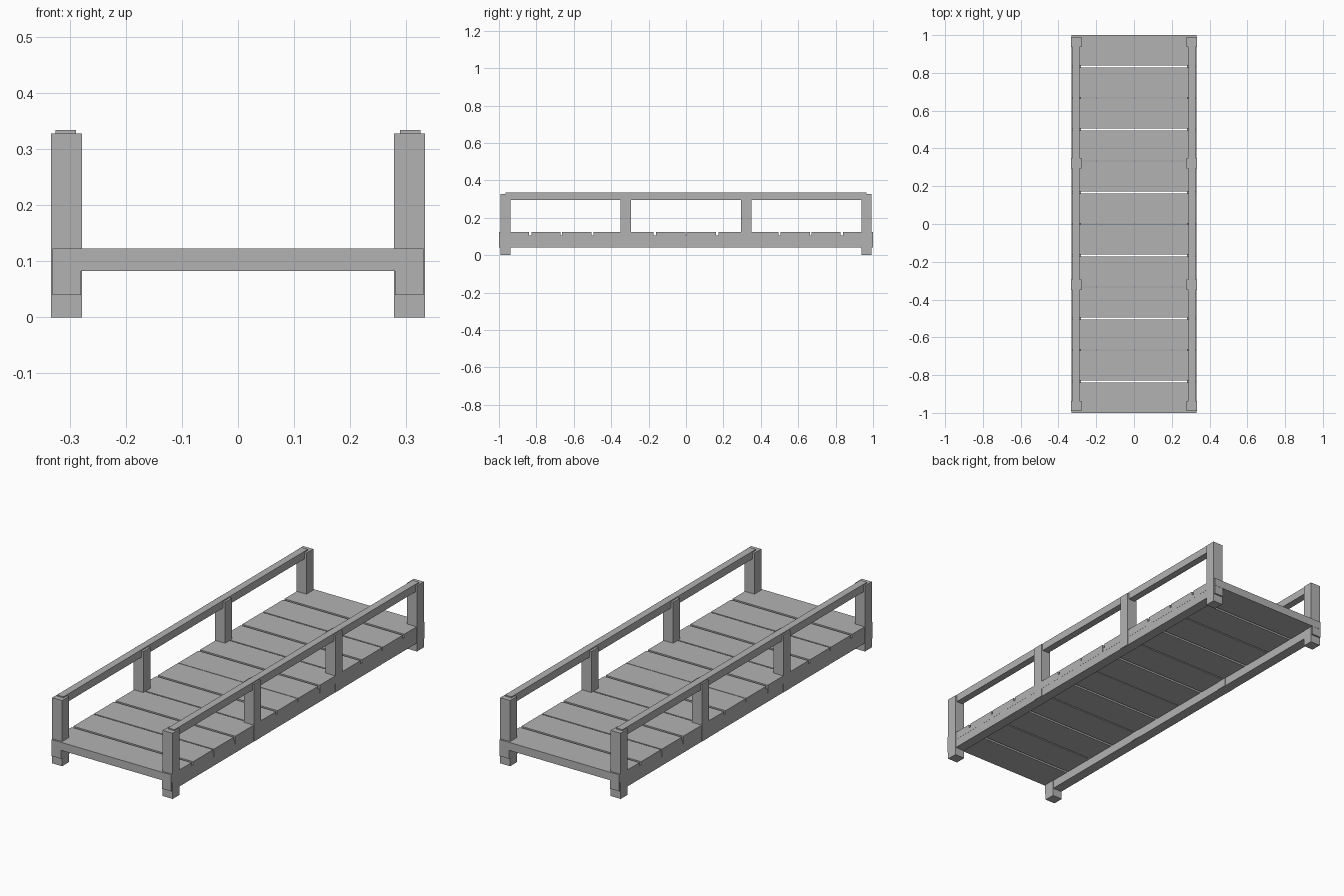
import bpy

if "Cube" in bpy.data.objects:
    bpy.data.objects.remove(bpy.data.objects["Cube"])

# One flat grey for the whole footbridge
grey = bpy.data.materials.new("plain_grey")
grey.diffuse_color = (0.45, 0.45, 0.45, 1)
grey.use_nodes = True
grey.node_tree.nodes["Principled BSDF"].inputs["Base Color"].default_value = grey.diffuse_color


def box(name, x, y, z):
    """Box spanning the given (min, max) ranges."""
    bpy.ops.mesh.primitive_cube_add(size=1)
    ob = bpy.context.object
    ob.name = name
    ob.location = [(a + b) / 2 for a, b in (x, y, z)]
    ob.scale = [b - a for a, b in (x, y, z)]
    bpy.ops.object.transform_apply(location=True, rotation=False, scale=True)
    ob.data.materials.append(grey)
    return ob


# Deck: twelve planks, wide gaps alternating with narrow ones
COUNT = 12
PITCH = 2 / COUNT


def half_gap(i):
    if i in (0, COUNT):
        return 0.0
    if i == COUNT // 2:
        return 0.0015
    return 0.006 if i % 2 else 0.003


for i in range(COUNT):
    y0 = -1 + i * PITCH + half_gap(i)
    y1 = -1 + (i + 1) * PITCH - half_gap(i + 1)
    box("deck_plank", (-0.331, 0.331), (y0, y1), (0.083, 0.123))

for side in (-1, 1):
    def span(a, b):
        return tuple(sorted((side * a, side * b)))

    # Side beam under the deck and handrail above it
    box("side_beam", span(0.28, 0.3305), (-0.999, 0.999), (0.04, 0.105))
    box("handrail", span(0.289, 0.325), (-0.965, 0.965), (0.296, 0.334))

    # End posts reach the ground, middle posts stop at the beam
    for y in (-0.964, -0.322, 0.322, 0.964):
        end = abs(y) > 0.5
        box("end_post" if end else "middle_post", span(0.278, 0.333),
            (y - 0.027, y + 0.027), (0 if end else 0.041, 0.328))
